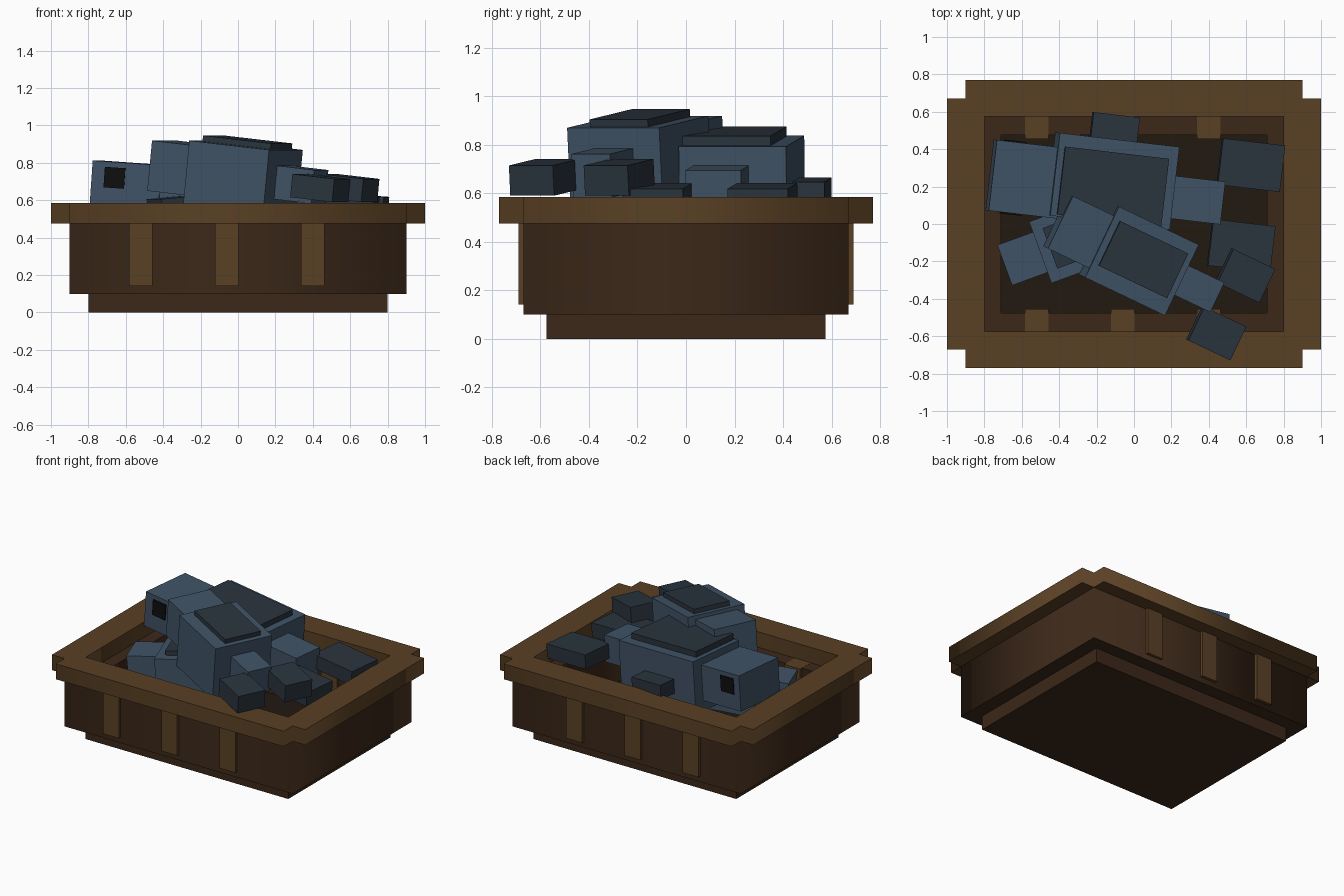
import bpy
from math import radians

if "Cube" in bpy.data.objects:
    bpy.data.objects.remove(bpy.data.objects["Cube"])


def material(name, rgb):
    m = bpy.data.materials.new(name)
    m.diffuse_color = [((c / 255 + 0.055) / 1.055) ** 2.4 for c in rgb] + [1]
    m.use_nodes = True
    m.node_tree.nodes["Principled BSDF"].inputs["Base Color"].default_value = m.diffuse_color
    return m


RIM = material("light_wood", (90, 64, 36))
WOOD = material("dark_wood", (60, 40, 25))
FLOOR = material("shadow_wood", (34, 25, 17))
SKIN = material("blue_grey_skin", (64, 83, 102))
DARK = material("dark_skin", (42, 52, 62))
BLACK = material("eye_black", (14, 14, 15))


def box(name, center, size, mat, rot=0, tilt=0):
    """Box turned about z by rot, after tipping its +x end down by tilt."""
    bpy.ops.mesh.primitive_cube_add(size=1, location=center,
                                    rotation=(0, radians(tilt), radians(rot)))
    ob = bpy.context.object
    ob.name = name
    ob.scale = size
    ob.data.materials.append(mat)
    return ob


def ring(name, outer, inner, z0, z1, mat):
    """Flat frame with an outline and a rectangular hole, extruded upward."""
    cu = bpy.data.curves.new(name, 'CURVE')
    cu.dimensions, cu.fill_mode, cu.extrude = '2D', 'BOTH', (z1 - z0) / 2
    for pts in (outer, inner):
        s = cu.splines.new('POLY')
        s.points.add(len(pts) - 1)
        for p, (x, y) in zip(s.points, pts):
            p.co = (x, y, 0, 1)
        s.use_cyclic_u = True
    ob = bpy.data.objects.new(name, cu)
    bpy.context.collection.objects.link(ob)
    ob.location.z = (z0 + z1) / 2
    bpy.ops.object.select_all(action='DESELECT')
    ob.select_set(True)
    bpy.context.view_layer.objects.active = ob
    bpy.ops.object.convert(target='MESH')
    ob = bpy.context.object
    ob.data.materials.clear()
    ob.data.materials.append(mat)


def rect(x, y):
    return [(-x, -y), (x, -y), (x, y), (-x, y)]


# Crate: foot, walls, floor and notched rim
box("crate_foot", (0, 0, 0.05), (1.6, 1.15, 0.1), WOOD)
ring("crate_walls", rect(0.9, 0.67), rect(0.71, 0.475), 0.1, 0.475, WOOD)
box("crate_floor", (0, 0, 0.11), (1.42, 0.95, 0.02), FLOOR)
notched = [(-1, -0.67), (-0.9, -0.67), (-0.9, -0.77), (0.9, -0.77),
           (0.9, -0.67), (1, -0.67), (1, 0.67), (0.9, 0.67),
           (0.9, 0.77), (-0.9, 0.77), (-0.9, 0.67), (-1, 0.67)]
ring("crate_rim", notched, rect(0.8, 0.575), 0.475, 0.585, RIM)

# Slats running through the long walls
for side, sy in (("front", -1), ("back", 1)):
    for i, x in enumerate((-0.52, -0.06, 0.4)):
        box(f"{side}_slat_{i + 1}", (x, sy * 0.573, 0.308),
            (0.125, 0.235, 0.335), RIM)

# Large sea creature at the back
a = dict(rot=-6.7, tilt=4)
box("large_head", (-0.58, 0.24, 0.675), (0.37, 0.38, 0.25), SKIN, **a)
box("large_body", (-0.115, 0.23, 0.63), (0.645, 0.445, 0.37), SKIN, **a)
box("large_back_plate", (-0.112, 0.2, 0.835), (0.56, 0.365, 0.04), DARK, **a)
box("large_tail", (0.32, 0.13, 0.61), (0.3, 0.23, 0.19), SKIN, **a)
box("large_fluke_back", (0.625, 0.315, 0.58), (0.335, 0.25, 0.1), DARK, **a)
box("large_fluke_front", (0.573, -0.117, 0.58), (0.335, 0.25, 0.1), DARK, **a)
box("large_flipper", (-0.105, 0.5, 0.605), (0.25, 0.17, 0.1), DARK, **a)
for side, x, y in (("front", -0.66, 0.06), ("back", -0.635, 0.435)):
    box(f"large_eye_{side}", (x, y, 0.72), (0.11, 0.02, 0.11), BLACK, **a)

# Medium creature lying across it
b = dict(rot=-25.5, tilt=6)
box("medium_head", (-0.28, -0.045, 0.77), (0.28, 0.31, 0.27), SKIN, **b)
box("medium_body", (0.025, -0.19, 0.705), (0.475, 0.42, 0.38), SKIN, **b)
box("medium_back_plate", (0.05, -0.19, 0.905), (0.405, 0.265, 0.04), DARK, **b)
box("medium_tail", (0.325, -0.335, 0.685), (0.25, 0.175, 0.18), SKIN, **b)
box("medium_fluke_back", (0.595, -0.275, 0.665), (0.25, 0.2, 0.125), DARK, **b)
box("medium_fluke_front", (0.44, -0.583, 0.665), (0.25, 0.2, 0.125), DARK, **b)

# Small creature mostly buried underneath
c = dict(rot=20, tilt=-5)
box("small_head", (-0.58, -0.18, 0.45), (0.22, 0.23, 0.2), SKIN, **c)
box("small_body", (-0.275, -0.07, 0.455), (0.46, 0.35, 0.27), SKIN, **c)
box("small_back_plate", (-0.27, -0.065, 0.605), (0.38, 0.23, 0.035), DARK, **c)
